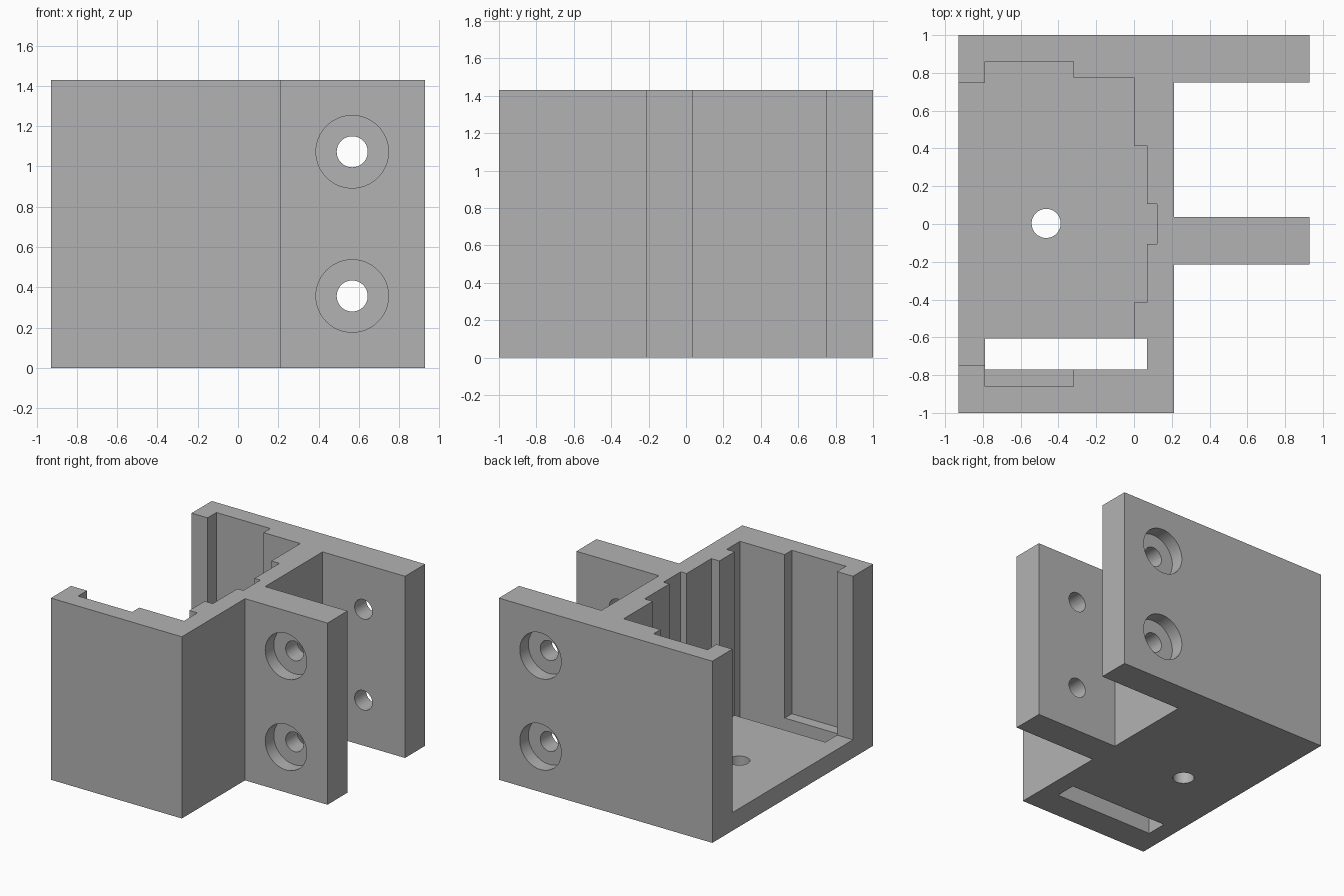
import bpy
import bmesh
from math import pi
from mathutils import Matrix, Vector

cube = bpy.data.objects.get("Cube")
if cube:
    bpy.data.objects.remove(cube, do_unlink=True)

HEIGHT, FLOOR = 1.43, 0.143
BORE, HEAD, HEAD_DEPTH = 0.077, 0.18, 0.107

grey = bpy.data.materials.new("plain_grey")
grey.use_nodes = True
colour = (0.45, 0.45, 0.45, 1)
grey.diffuse_color = colour
grey.node_tree.nodes["Principled BSDF"].inputs["Base Color"].default_value = colour


def finish(name, bm):
    mesh = bpy.data.meshes.new(name)
    bmesh.ops.recalc_face_normals(bm, faces=bm.faces)
    bm.to_mesh(mesh)
    bm.free()
    mesh.materials.append(grey)
    obj = bpy.data.objects.new(name, mesh)
    bpy.context.collection.objects.link(obj)
    return obj


def prism(name, outline, low, high):
    """Extrude an xy outline from low to high."""
    bm = bmesh.new()
    face = bm.faces.new([bm.verts.new((x, y, low)) for x, y in outline])
    result = bmesh.ops.extrude_face_region(bm, geom=[face])
    top = [v for v in result["geom"] if isinstance(v, bmesh.types.BMVert)]
    bmesh.ops.translate(bm, verts=top, vec=(0, 0, high - low))
    return finish(name, bm)


def cylinder(name, centre, radius, length, along_y=True):
    bm = bmesh.new()
    turn = Matrix.Rotation(pi / 2, 4, "X") if along_y else Matrix()
    bmesh.ops.create_cone(bm, cap_ends=True, segments=64, radius1=radius, radius2=radius,
                          depth=length, matrix=Matrix.Translation(Vector(centre)) @ turn)
    return finish(name, bm)


def cut(body, cutter):
    """Subtract the cutter from the body and discard it."""
    mod = body.modifiers.new("cut", "BOOLEAN")
    mod.operation, mod.solver, mod.object = "DIFFERENCE", "EXACT", cutter
    bpy.context.view_layer.objects.active = body
    bpy.ops.object.modifier_apply(modifier=mod.name)
    bpy.data.objects.remove(cutter, do_unlink=True)


# Solid block with two flanges
L, R, W = -0.929, 0.929, 0.211
bracket = prism("bracket", [
    (L, -1), (W, -1), (W, -0.214), (R, -0.214), (R, 0.036),
    (W, 0.036), (W, 0.75), (R, 0.75), (R, 1), (L, 1)], 0, HEIGHT)

# Stepped cavity, open at the top and at the right side
cut(bracket, prism("cavity_cutter", [
    (-1.2, -0.75), (-0.79, -0.75), (-0.79, -0.86), (-0.32, -0.86), (-0.32, -0.771),
    (0.07, -0.771), (0.07, -0.605), (0, -0.605), (0, -0.415), (0.07, -0.415),
    (0.07, -0.107), (0.121, -0.107), (0.121, 0.107), (0.07, 0.107), (0.07, 0.415),
    (0, 0.415), (0, 0.775), (-0.32, 0.775), (-0.32, 0.86), (-0.79, 0.86),
    (-0.79, 0.75), (-1.2, 0.75)], FLOOR, HEIGHT + 0.2))

# Slot and round hole through the floor
cut(bracket, prism("slot_cutter", [
    (-0.79, -0.771), (0.07, -0.771), (0.07, -0.605), (-0.79, -0.605)], -0.1, FLOOR + 0.1))
cut(bracket, cylinder("floor_hole_cutter", (-0.465, 0.003, 0.1), BORE, 0.4, False))

# Counterbored screw holes, sunk from the outer face of each flange
for z in (0.357, 1.073):
    for outer, out in ((-0.214, -1), (1, 1)):
        cut(bracket, cylinder("bore_cutter", (0.567, outer - out * 0.125, z), BORE, 0.4))
        cut(bracket, cylinder("head_cutter", (0.567, outer, z), HEAD, 2 * HEAD_DEPTH))

# Smooth bores with crisp edges
bpy.ops.object.select_all(action="DESELECT")
bracket.select_set(True)
bpy.context.view_layer.objects.active = bracket
bpy.ops.object.shade_smooth_by_angle(angle=0.5)
